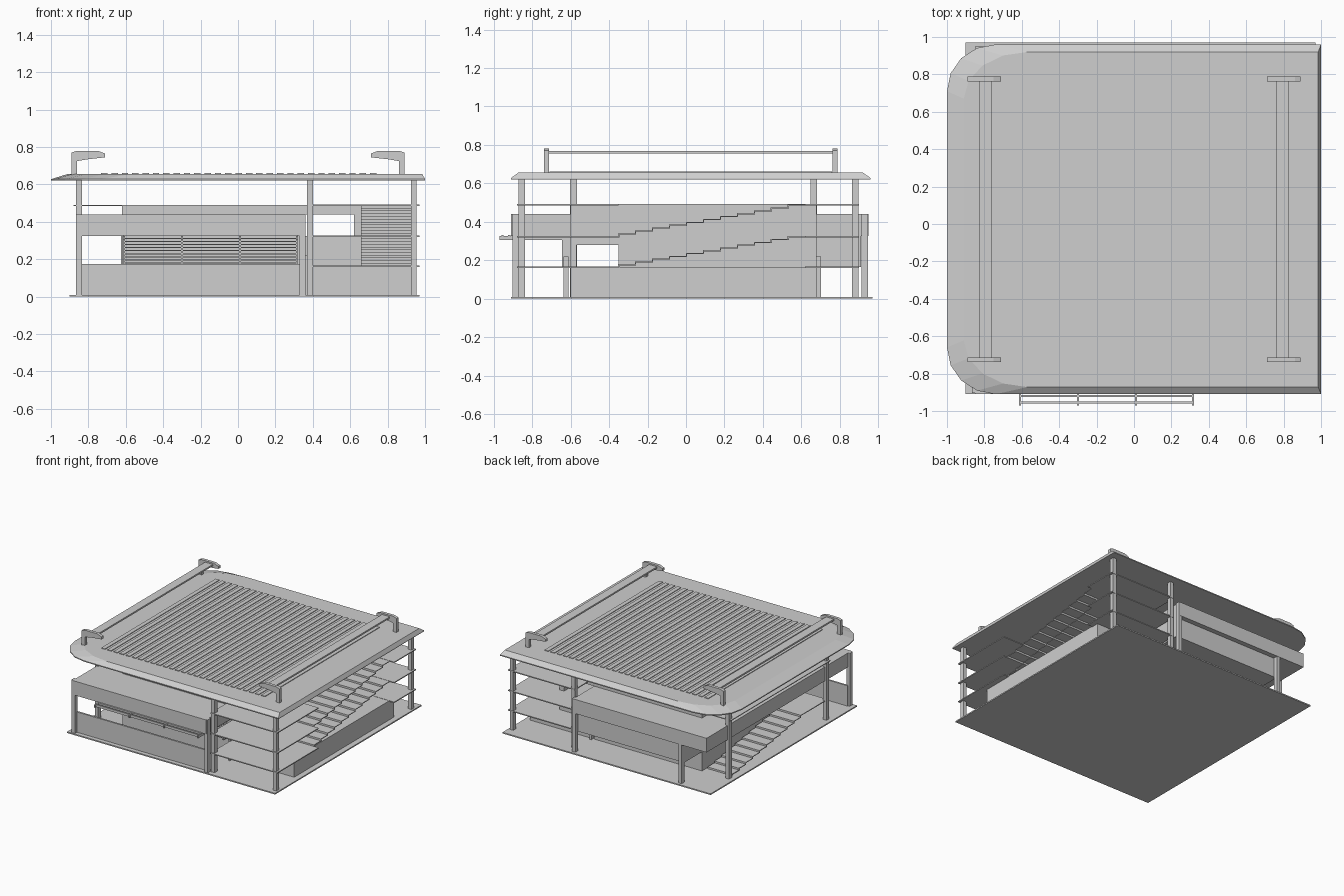
import bpy, bmesh, math

cube = bpy.data.objects.get("Cube")
if cube:
    bpy.data.objects.remove(cube, do_unlink=True)

grey = bpy.data.materials.new("light_grey")
grey.use_nodes = True
colour = (0.62, 0.62, 0.62, 1)
grey.diffuse_color = colour
grey.node_tree.nodes["Principled BSDF"].inputs["Base Color"].default_value = colour


def finish(name, bm):
    bmesh.ops.recalc_face_normals(bm, faces=bm.faces)
    mesh = bpy.data.meshes.new(name)
    bm.to_mesh(mesh)
    bm.free()
    mesh.materials.append(grey)
    obj = bpy.data.objects.new(name, mesh)
    bpy.context.collection.objects.link(obj)
    return obj


def add_box(bm, x, y, z):
    """Add a box given its (low, high) range on each axis."""
    verts = bmesh.ops.create_cube(bm, size=1)["verts"]
    for v in verts:
        for axis, (low, high) in enumerate((x, y, z)):
            v.co[axis] = (low + high) / 2 + v.co[axis] * (high - low)


def boxes(name, *ranges):
    bm = bmesh.new()
    for x, y, z in ranges:
        add_box(bm, x, y, z)
    return finish(name, bm)


def around(centre, width):
    return (centre - width / 2, centre + width / 2)


def extrude_profile(name, points, y):
    """Prism with an x-z profile between two y positions."""
    bm = bmesh.new()
    rings = [[bm.verts.new((px, py, pz)) for px, pz in points] for py in y]
    bm.faces.new(rings[0])
    bm.faces.new(rings[1])
    for i in range(len(points)):
        j = (i + 1) % len(points)
        bm.faces.new((rings[0][i], rings[0][j], rings[1][j], rings[1][i]))
    return finish(name, bm)


# Levels and shared ranges
ground, first, second, third, eaves = 0.01, 0.165, 0.325, 0.49, 0.62
band_top = 0.44
core_y = (-0.6, 0.68)
main_x = (-0.85, 0.35)
core_x = (-0.62, 0.35)
stair_x = (0.66, 0.93)
stair_y = (-0.35, 0.62)

# Ground plate
boxes("ground_plate", ((-0.9, 0.97), (-0.91, 0.97), (0, ground)))

# Main core with a through passage on the first floor
boxes("core_base", (core_x, core_y, (ground, first)))
boxes("core_first_floor",
      (core_x, (-0.35, 0.68), (first, second)),
      (core_x, (-0.6, -0.57), (first, second)),
      (core_x, (-0.57, -0.35), (0.28, second)))
boxes("core_upper", (core_x, core_y, (second, third)))
boxes("rear_block", (core_x, (0.68, 0.91), (first, second)))

# Wide band round the main block
boxes("front_band", (main_x, (-0.91, -0.6), (second, band_top)))
boxes("rear_band", (main_x, (0.68, 0.95), (second, band_top)))
boxes("side_band", ((-0.85, -0.62), core_y, (second, band_top)))
boxes("upper_deck", ((-0.88, 0.62), core_y, (0.484, third)))
boxes("front_parapet", (main_x, (-0.875, -0.86), (ground, 0.175)))

# Side wing
boxes("wing_base", ((0.36, 0.925), core_y, (ground, first)))
boxes("wing_room",
      ((0.35, 0.66), (-0.35, 0.68), (first, second)),
      ((0.35, 0.66), (-0.6, -0.57), (first, second)),
      ((0.35, 0.66), (-0.57, -0.35), (0.28, second)))
boxes("wing_upper_wall", ((0.62, 0.66), core_y, (second, third)))
boxes("wing_upper_beam", ((0.35, 0.62), core_y, (band_top, third)))

# Floor slabs with a stair opening
for label, level in (("first", first), ("second", second), ("third", third)):
    z = (level - 0.006, level + 0.002)
    boxes(label + "_floor_slab",
          ((0.37, 0.66), (-0.88, 0.9), z),
          ((0.66, 0.97), (-0.88, stair_y[0]), z),
          ((0.66, 0.97), (stair_y[1], 0.9), z))


def staircase(name, x, y_start, y_end, z_start, z_end, steps=11):
    bm = bmesh.new()
    run = (y_end - y_start) / steps
    rise = (z_end - z_start) / steps
    for i in range(steps):
        ys = sorted((y_start + run * i, y_start + run * (i + 1)))
        top = z_start + rise * (i + 1)
        add_box(bm, x, ys, (top - 0.006, top))
        add_box(bm, x, around(y_start + run * i, 0.006), (top - rise - 0.006, top))
    return finish(name, bm)


staircase("lower_stairs", stair_x, *stair_y, first, second)
staircase("upper_stairs", stair_x, *stair_y, second, third)
staircase("entrance_stairs", (-0.85, -0.63), stair_y[1], stair_y[0], ground, first)
boxes("entrance_landing", ((-0.85, -0.62), (-0.6, -0.35), (0.158, first)))

# Columns: tall ones carry the roof, short ones carry the band
tall = [(x, y) for x in (0.385, 0.94) for y in (-0.855, 0.88)]
tall += [(-0.85, -0.585), (-0.85, 0.665)]
short = [(-0.85, -0.885), (0.345, -0.885), (-0.61, 0.93), (0.345, 0.93)]
for name, spots, top in (("tall_columns", tall, eaves + 0.005), ("short_columns", short, band_top)):
    boxes(name, *[(around(x, 0.03), around(y, 0.035), (ground, top)) for x, y in spots])
boxes("door_posts", *[(around(0.367, 0.015), around(y, 0.025), (ground, 0.22))
                      for y in (-0.625, 0.69)])

# Front louvres, mullions and projecting sunscreen
louvre_x = (-0.615, 0.32)
boxes("front_louvres", *[(louvre_x, (-0.64, -0.605), around(0.18 + i * 0.0165, 0.006))
                         for i in range(9)])
boxes("louvre_mullions", *[(around(x, 0.01), (-0.645, -0.6), (first, second))
                           for x in (-0.61, -0.3, 0.01, 0.315)])
boxes("sunscreen_slats", *[(louvre_x, around(y, 0.012), (0.31, 0.33))
                           for y in (-0.955, -0.92)])
boxes("sunscreen_arms", *[(around(x, 0.01), (-0.97, -0.6), (0.305, 0.325))
                          for x in (-0.61, -0.3, 0.01, 0.315)])


# Roof with a sloping rim and two rounded corners
def outline(left, right, low, high, radius_x, radius_y, segments=4):
    points = [(right, low), (right, high)]
    for sign, edge in ((1, high), (-1, low)):
        arc = []
        for i in range(segments + 1):
            a = math.pi / 2 * i / segments
            arc.append((left + radius_x * (1 - math.sin(a)),
                        edge - sign * radius_y * (1 - math.cos(a))))
        points += arc if sign > 0 else arc[::-1]
    return points


outer = outline(-1, 1, -0.91, 0.96, 0.26, 0.25)
inner = outline(-0.91, 0.985, -0.872, 0.92, 0.34, 0.25)
bm = bmesh.new()
rings = [[bm.verts.new((x, y, z)) for x, y in ring]
         for ring, z in ((outer, eaves), (outer, 0.628), (inner, 0.656))]
bm.faces.new(rings[0])
bm.faces.new(rings[-1])
for low, high in zip(rings, rings[1:]):
    for i in range(len(low)):
        j = (i + 1) % len(low)
        bm.faces.new((low[i], low[j], high[j], high[i]))
finish("roof", bm)

# Roof ribs
boxes("roof_ribs", *[(around(-0.715 + i * 0.0553, 0.034), (-0.71, 0.76), (0.65, 0.661))
                     for i in range(27)])

# Roof brackets and the rails between them
hook = [(0.89, 0.65), (0.89, 0.77), (0.86, 0.78), (0.75, 0.78), (0.71, 0.765),
        (0.71, 0.745), (0.8, 0.735), (0.86, 0.725), (0.86, 0.65)]
for side, sign in (("left", 1), ("right", -1)):
    profile = [(sign * x, z) for x, z in hook]
    for end, y in (("front", -0.725), ("rear", 0.775)):
        extrude_profile(f"{side}_{end}_roof_bracket", profile, around(y, 0.025))
    boxes(side + "_roof_rail",
          (sorted((sign * 0.76, sign * 0.83)), (-0.72, 0.77), (0.755, 0.768)))
